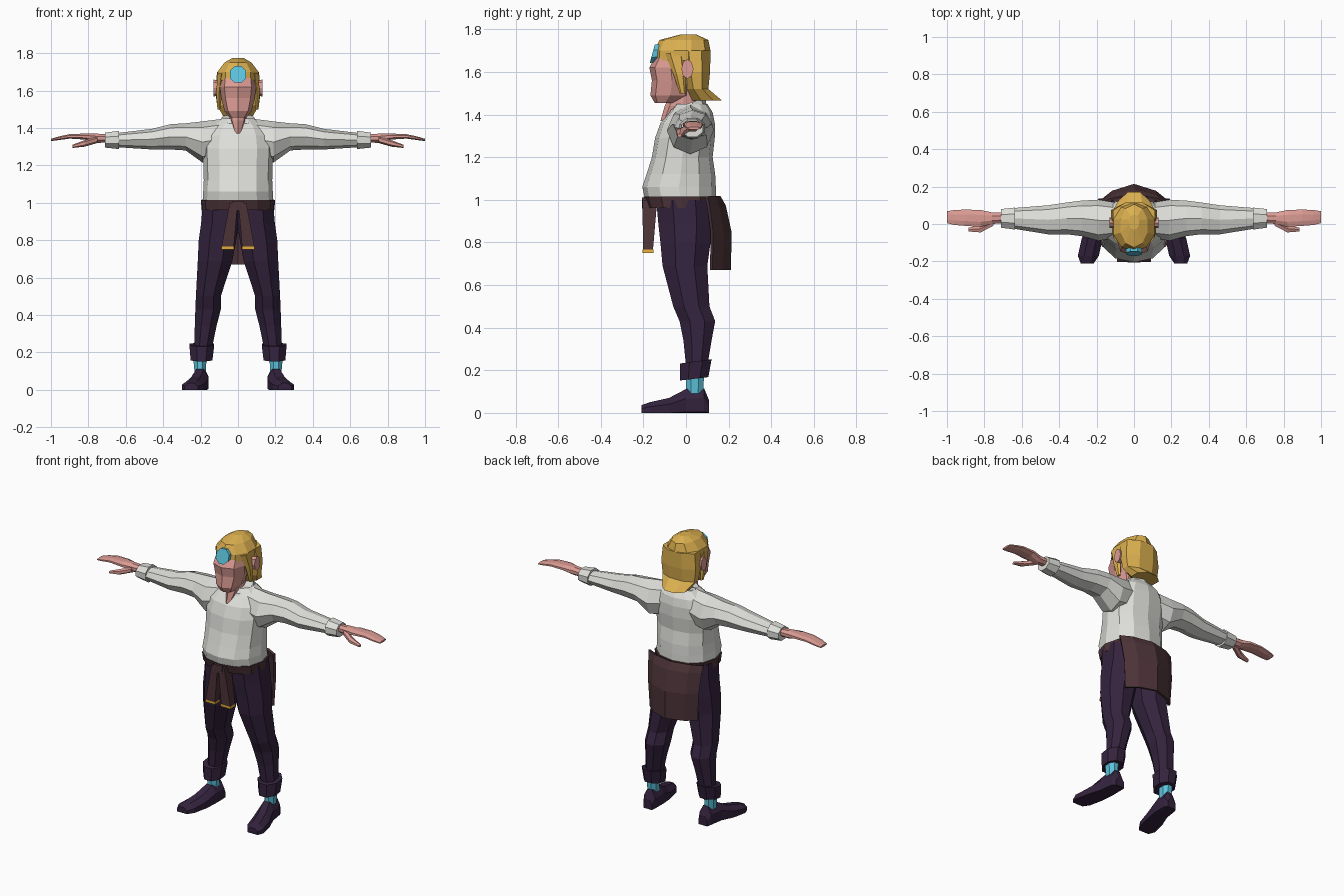
import bpy, bmesh, math


def material(name, r, g, b):
    m = bpy.data.materials.new(name)
    lin = [((c / 255 + 0.055) / 1.055) ** 2.4 for c in (r, g, b)]
    m.diffuse_color = (*lin, 1)
    return m


WHITE = material("shirt_white", 222, 222, 218)
PURPLE = material("dark_purple", 52, 35, 62)
BROWN = material("sash_brown", 76, 51, 56)
BLOND = material("hair_blond", 220, 176, 80)
SKIN = material("skin", 220, 156, 148)
CYAN = material("cyan", 92, 195, 220)
GOLD = material("gold_trim", 228, 172, 60)


def add_object(name, bm, mat, mirror=False):
    bmesh.ops.recalc_face_normals(bm, faces=bm.faces)
    me = bpy.data.meshes.new(name)
    bm.to_mesh(me)
    bm.free()
    me.materials.append(mat)
    ob = bpy.data.objects.new(name, me)
    bpy.context.collection.objects.link(ob)
    if mirror:
        ob.modifiers.new("mirror", "MIRROR").use_mirror_merge = False
    return ob


def loft(name, mat, axis, sections, n=8, mirror=False, half_step=False, power=1.0):
    """Join rings along an axis. Section: (t, a0, a1, b0, b1[, slope along b])."""
    unit = []
    for i in range(n):
        w = 2 * math.pi * (i + (0.5 if half_step else 0)) / n + math.pi / 2
        c, s = math.cos(w), math.sin(w)
        unit.append((math.copysign(abs(c) ** power, c), math.copysign(abs(s) ** power, s)))
    mu, mv = max(u for u, _ in unit), max(v for _, v in unit)
    bm = bmesh.new()
    rings = []
    for t, a0, a1, b0, b1, *slope in sections:
        ring = []
        for u, v in unit:
            u, v = u / mu, v / mv
            a = (a0 + a1) / 2 + u * (a1 - a0) / 2
            b = (b0 + b1) / 2 + v * (b1 - b0) / 2
            k = t + (slope[0] * v if slope else 0)
            x, y, z = {"x": (k, a, b), "y": (a, k, b), "z": (a, b, k)}[axis]
            ring.append(bm.verts.new((x, y, max(z, 0))))
        rings.append(ring)
    for lo, hi in zip(rings, rings[1:]):
        for i in range(n):
            j = (i + 1) % n
            bm.faces.new((lo[i], lo[j], hi[j], hi[i]))
    bm.faces.new(rings[0])
    bm.faces.new(rings[-1])
    return add_object(name, bm, mat, mirror)


# Shirt body, sleeves, cuffs and collar
loft("shirt_body", WHITE, "z", [
    (1.015, -.188, .188, -.195, .14), (1.06, -.186, .186, -.205, .14),
    (1.12, -.183, .183, -.185, .137), (1.20, -.185, .185, -.16, .125),
    (1.29, -.19, .19, -.145, .135), (1.36, -.18, .18, -.12, .135),
    (1.41, -.15, .15, -.08, .125), (1.45, -.09, .09, -.05, .10)], n=12, power=.9)
loft("sleeve", WHITE, "x", [
    (.07, -.07, .11, 1.24, 1.45), (.19, -.09, .13, 1.215, 1.435),
    (.28, -.065, .125, 1.28, 1.425), (.36, -.055, .115, 1.285, 1.42),
    (.46, -.055, .10, 1.285, 1.395), (.645, -.025, .085, 1.297, 1.373)], mirror=True)
loft("sleeve_cuff", WHITE, "x", [
    (.635, -.03, .088, 1.287, 1.385), (.71, -.02, .08, 1.295, 1.375)],
    mirror=True, half_step=True)
loft("collar", WHITE, "z", [
    (1.40, -.115, .115, -.095, .10, .025), (1.45, -.085, .085, -.08, .09, .03)], n=10)

# Hands
loft("hand", SKIN, "x", [
    (.70, .005, .06, 1.322, 1.366), (.76, 0, .062, 1.32, 1.37),
    (.82, -.015, .075, 1.338, 1.37), (.90, -.01, .077, 1.343, 1.367),
    (.96, -.005, .075, 1.335, 1.354), (1.0, .005, .068, 1.33, 1.342)],
    mirror=True, half_step=True)
loft("thumb", SKIN, "x", [
    (.75, -.008, .03, 1.32, 1.355), (.82, -.045, -.005, 1.30, 1.335),
    (.885, -.04, -.02, 1.293, 1.31)], n=6, mirror=True)

# Neck, face and ears
loft("neck", SKIN, "z", [
    (1.37, -.02, .02, -.12, 0), (1.44, -.045, .045, -.10, .06),
    (1.52, -.045, .045, -.06, .06)])
loft("face", SKIN, "z", [
    (1.455, -.045, .045, -.147, -.05), (1.49, -.072, .072, -.167, .02),
    (1.56, -.09, .09, -.16, .03), (1.62, -.097, .097, -.172, .03),
    (1.68, -.09, .09, -.14, .03)], power=.85)
loft("ear", SKIN, "x", [
    (.09, -.02, .03, 1.575, 1.645), (.132, -.022, .035, 1.568, 1.66)], mirror=True)

# Hair: crown, back with flared tail, side locks
loft("hair_crown", BLOND, "z", [
    (1.655, -.108, .108, -.15, .105), (1.70, -.11, .11, -.148, .115),
    (1.75, -.072, .072, -.125, .105), (1.775, -.028, .028, -.03, .05)], n=10)
loft("hair_back", BLOND, "z", [
    (1.70, -.112, .112, -.03, .115), (1.60, -.122, .122, -.015, .113),
    (1.52, -.112, .112, .005, .105), (1.465, -.08, .08, .03, .17)],
    half_step=True)
loft("side_lock", BLOND, "z", [
    (1.50, .095, .11, -.03, 0), (1.59, .085, .117, -.06, 0),
    (1.69, .07, .108, -.10, 0)], n=6, mirror=True)

# Forehead jewel
loft("jewel", CYAN, "y", [
    (-.158, -.044, .044, 1.642, 1.73, .012), (-.11, -.04, .04, 1.65, 1.725, .012)],
    half_step=True)

# Trousers and turned-up cuffs
loft("trouser_leg", PURPLE, "z", [
    (1.0, -.005, .188, -.14, .12), (.89, -.005, .197, -.13, .125),
    (.80, .01, .21, -.12, .115), (.69, .03, .215, -.11, .10),
    (.50, .092, .225, -.06, .11), (.43, .092, .228, -.03, .137),
    (.34, .115, .231, -.012, .12), (.22, .14, .235, 0, .10)],
    mirror=True, half_step=True)
loft("trouser_cuff", PURPLE, "z", [
    (.16, .137, .253, -.028, .105, .008), (.242, .127, .26, -.027, .12, .01)],
    mirror=True, half_step=True)

# Ankles and shoes
loft("ankle", CYAN, "z", [
    (.09, .172, .232, 0, .08), (.18, .168, .24, 0, .085)], mirror=True, half_step=True)
loft("shoe", PURPLE, "y", [
    (.108, .165, .225, -.03, .06), (.085, .157, .238, -.04, .115),
    (0, .157, .25, -.04, .112), (-.08, .168, .28, -.03, .07),
    (-.17, .188, .30, -.025, .05), (-.21, .215, .285, -.02, .036)],
    mirror=True, half_step=True)

# Waist sash, knot and hanging ribbons with gold ends
loft("sash", BROWN, "z", [
    (.962, -.196, .196, -.18, .14), (1.015, -.197, .197, -.197, .15)], n=12, power=.9)
loft("sash_knot", BROWN, "z", [
    (.96, -.035, .035, -.207, -.15), (1.01, -.03, .03, -.207, -.15)],
    n=4, half_step=True)
loft("ribbon", BROWN, "z", [
    (.765, .022, .088, -.202, -.155), (1.0, .002, .045, -.204, -.135)],
    n=4, mirror=True, half_step=True)
loft("ribbon_end", GOLD, "z", [
    (.75, .021, .09, -.204, -.153), (.766, .02, .088, -.204, -.153)],
    n=4, mirror=True, half_step=True)

# Cloth panel hanging from the back of the sash
bm = bmesh.new()
rows = []
for z, y, depth, width in ((1.015, .155, .06, .19), (.97, .18, .075, .185),
                           (.845, .207, .085, .175), (.67, .203, .085, .165)):
    rows.append([bm.verts.new((width * f, y - depth * f * f, z))
                 for f in (-1, -.65, 0, .65, 1)])
for lo, hi in zip(rows, rows[1:]):
    for i in range(4):
        bm.faces.new((lo[i], lo[i + 1], hi[i + 1], hi[i]))
panel = add_object("back_panel", bm, BROWN)
solid = panel.modifiers.new("thickness", "SOLIDIFY")
solid.thickness = .015
solid.offset = 0
